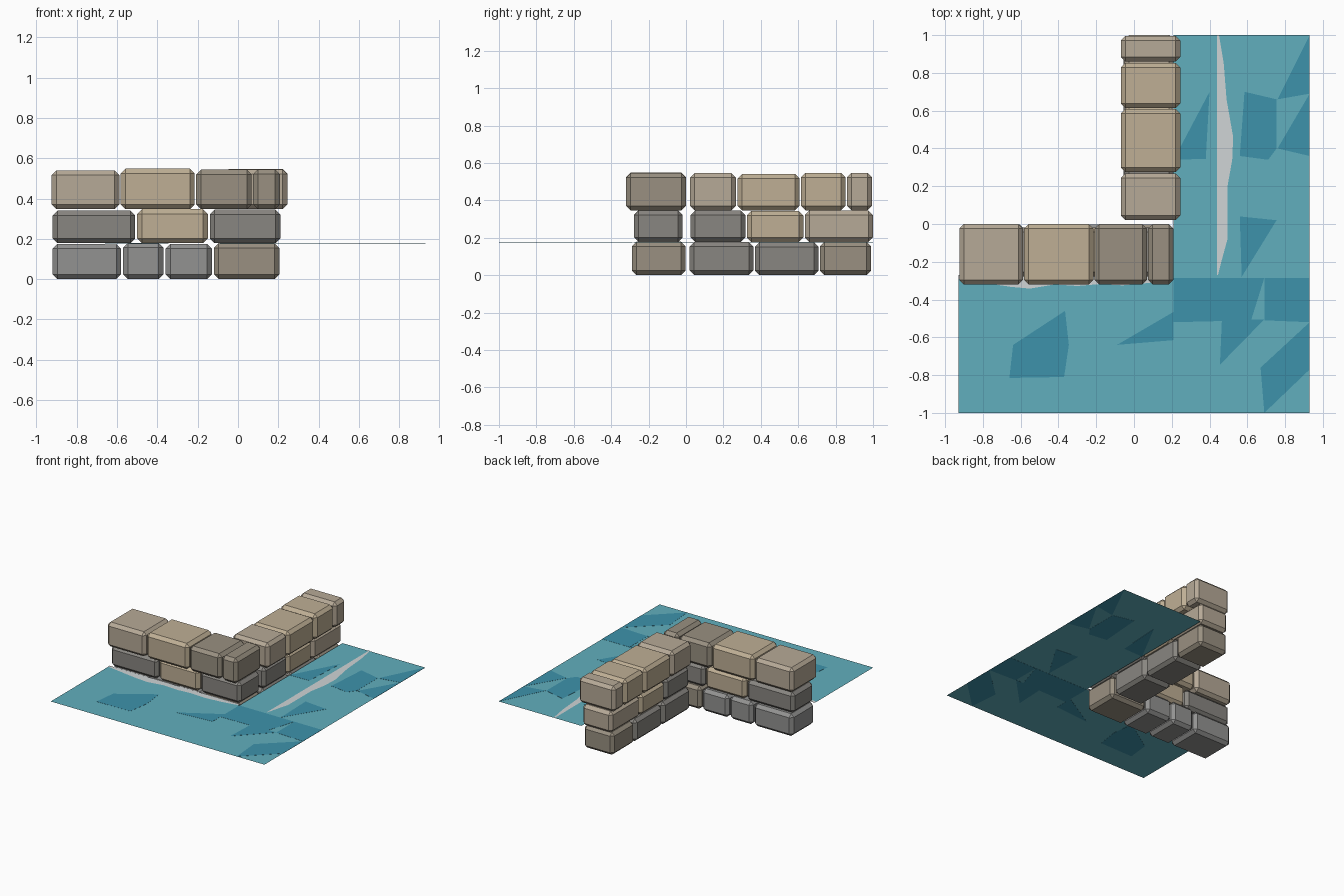
import bpy, bmesh

if "Cube" in bpy.data.objects:
    bpy.data.objects.remove(bpy.data.objects["Cube"])

def material(name, rgb):
    m = bpy.data.materials.new(name)
    m.diffuse_color = (*rgb, 1)
    m.use_nodes = True
    m.node_tree.nodes["Principled BSDF"].inputs["Base Color"].default_value = m.diffuse_color
    return m

MATS = {
    "T": material("tan_stone", (0.52, 0.43, 0.30)),
    "B": material("pale_stone", (0.47, 0.40, 0.31)),
    "D": material("brown_stone", (0.32, 0.28, 0.22)),
    "G": material("grey_stone", (0.29, 0.29, 0.285)),
    "K": material("dark_stone", (0.25, 0.24, 0.22)),
}
WATER = material("water", (0.12, 0.43, 0.51))
DEEP = material("deep_water", (0.048, 0.29, 0.41))
FOAM = material("foam", (0.63, 0.66, 0.67))

def make_object(name, bm, mat):
    me = bpy.data.meshes.new(name)
    bm.to_mesh(me)
    bm.free()
    ob = bpy.data.objects.new(name, me)
    me.materials.append(mat)
    bpy.context.collection.objects.link(ob)
    return ob

def stone(name, lo, hi, mat):
    """Box between two corners with chamfered edges."""
    bm = bmesh.new()
    bmesh.ops.create_cube(bm, size=1)
    for v in bm.verts:
        v.co = [(a + b) / 2 + c * (b - a) for a, b, c in zip(lo, hi, v.co)]
    bmesh.ops.bevel(bm, geom=bm.edges[:], offset=0.024, segments=1,
                    affect='EDGES', profile=0.5)
    make_object(name, bm, mat)

def sheet(name, points, z, mat, thick=0):
    """Flat polygon, optionally a thin slab centred on z."""
    bm = bmesh.new()
    f = bm.faces.new([bm.verts.new((x, y, z - thick / 2)) for x, y in points])
    f.normal_update()
    if f.normal.z < 0:
        f.normal_flip()
    if thick:
        r = bmesh.ops.extrude_face_region(bm, geom=[f], use_keep_orig=True)
        for v in r["geom"]:
            if isinstance(v, bmesh.types.BMVert):
                v.co.z += thick
        bmesh.ops.recalc_face_normals(bm, faces=bm.faces[:])
    return make_object(name, bm, mat)

# Courses: (z range, depth range, [(start, end, top, colour)])
FRONT = [
    ((0.0, -0.288, -0.003), [(-0.92, -0.58, .175, "G"), (-0.57, -0.37, .18, "G"),
                             (-0.36, -0.13, .175, "G"), (-0.12, 0.205, .178, "D")]),
    ((0.178, -0.278, -0.018), [(-0.92, -0.51, .34, "K"), (-0.50, -0.15, .347, "T"),
                               (-0.14, 0.21, .345, "K")]),
    ((0.347, -0.32, 0.0), [(-0.925, -0.588, .54, "B"), (-0.582, -0.215, .548, "T"),
                           (-0.208, 0.068, .543, "D"), (0.074, 0.208, .545, "D")]),
]
SIDE = [
    ((0.0, -0.055, 0.205), [(0.02, 0.36, .178, "K"), (0.368, 0.708, .175, "K"),
                            (0.716, 0.99, .178, "D")]),
    ((0.178, -0.05, 0.21), [(0.025, 0.318, .345, "K"), (0.325, 0.628, .342, "T"),
                            (0.635, 1.0, .345, "B")]),
    ((0.347, -0.07, 0.245), [(0.022, 0.268, .545, "B"), (0.275, 0.608, .54, "T"),
                             (0.615, 0.852, .547, "T"), (0.86, 0.995, .547, "B")]),
]
for row, ((z, d0, d1), blocks) in enumerate(FRONT):
    for i, (a, b, top, c) in enumerate(blocks):
        stone(f"front_wall_stone_{row}_{i}", (a, d0, z), (b, d1, top), MATS[c])
for row, ((z, d0, d1), blocks) in enumerate(SIDE):
    for i, (a, b, top, c) in enumerate(blocks):
        stone(f"side_wall_stone_{row}_{i}", (d0, a, z), (d1, b, top), MATS[c])

# L-shaped water surface outside the wall corner
Z = 0.175
sheet("water", [(-0.93, -1), (0.93, -1), (0.93, 1), (0.21, 1),
                (0.21, -0.285), (-0.93, -0.285)], Z, WATER)

# Darker facets on the water
PATCHES = [
    [(.93, 1), (.76, .66), (.93, .69)],
    [(.93, .69), (.76, .40), (.93, .36)],
    [(.585, .70), (.755, .66), (.755, .40), (.71, .34), (.56, .36)],
    [(.40, .70), (.21, .34), (.38, .345)],
    [(.56, .04), (.755, .02), (.57, -.28)],
    [(.21, -.285), (.69, -.285), (.62, -.51), (.21, -.52)],
    [(.69, -.285), (.93, -.285), (.93, -.52), (.69, -.51)],
    [(.465, -.51), (.69, -.505), (.455, -.745)],
    [(.93, -.52), (.93, -.77), (.69, -1), (.67, -.76)],
    [(-.365, -.46), (-.345, -.64), (-.37, -.81), (-.66, -.815), (-.64, -.64)],
    [(.21, -.465), (.21, -.615), (-.09, -.64)],
]
for i, p in enumerate(PATCHES):
    sheet(f"deep_water_{i}", p, Z, DEEP, 0.002)

# Foam strips: straight on one edge, wavy on the other
wave = [(-.93, -.29), (-.75, -.318), (-.65, -.333), (-.55, -.342), (-.42, -.32),
        (-.3, -.328), (-.18, -.318), (-.06, -.325), (.08, -.312), (.21, -.288)]
sheet("front_foam", wave + [(.21, -.27), (-.93, -.27)], Z + 0.003, FOAM)
wave = [(.445, -.27), (.465, -.19), (.495, -.08), (.495, .2), (.52, .34),
        (.525, .46), (.49, .66), (.475, .85), (.45, 1)]
sheet("side_foam", wave + [(.44, 1), (.44, -.27)], Z + 0.003, FOAM)
